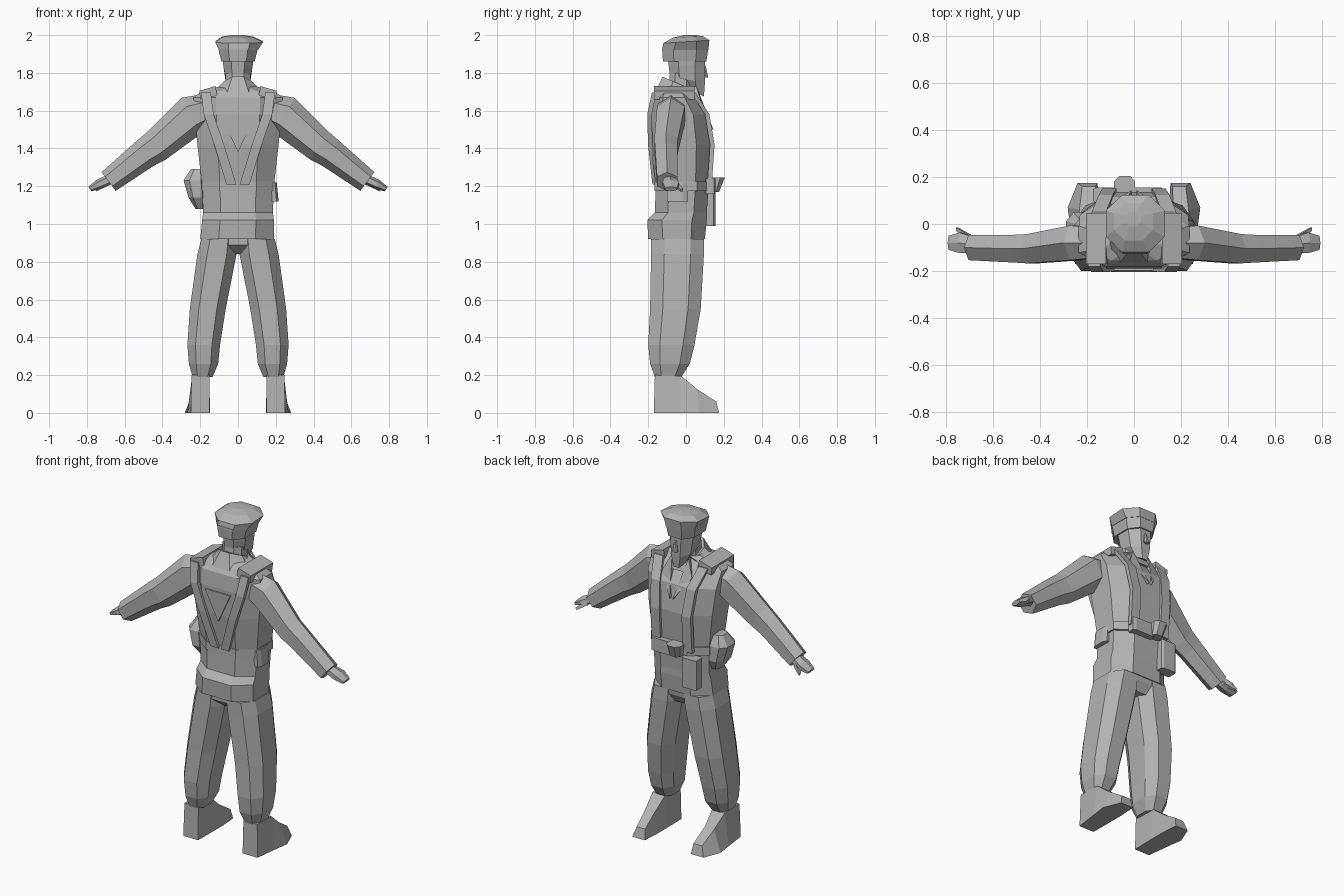
import bpy, bmesh, math
from mathutils import Vector

grey = bpy.data.materials.new("plain grey")
grey.diffuse_color = (0.45, 0.45, 0.45, 1)


def make(name, verts, faces):
    bm = bmesh.new()
    vs = [bm.verts.new(v) for v in verts]
    for f in faces:
        bm.faces.new([vs[i] for i in f])
    bmesh.ops.recalc_face_normals(bm, faces=bm.faces)
    me = bpy.data.meshes.new(name)
    bm.to_mesh(me)
    bm.free()
    me.materials.append(grey)
    ob = bpy.data.objects.new(name, me)
    bpy.context.collection.objects.link(ob)
    return ob


def loft(name, rings):
    n = len(rings[0])
    verts = [v for r in rings for v in r]
    faces = [(k * n + i, k * n + (i + 1) % n, (k + 1) * n + (i + 1) % n, (k + 1) * n + i)
             for k in range(len(rings) - 1) for i in range(n)]
    faces += [tuple(range(n)), tuple(range((len(rings) - 1) * n, len(rings) * n))]
    return make(name, verts, faces)


def level(z, x0, x1, y0, y1, c=0.5, tilt=0.0):
    """Chamfered rectangle at height z; c is the flat share, tilt raises +y."""
    cx, cy, hx, hy = (x0 + x1) / 2, (y0 + y1) / 2, (x1 - x0) / 2, (y1 - y0) / 2
    pts = [(1, -c), (1, c), (c, 1), (-c, 1), (-1, c), (-1, -c), (-c, -1), (c, -1)]
    return [Vector((cx + hx * a, cy + hy * b, z + tilt * b)) for a, b in pts]


def across(center, direction, hy, hz, n=6):
    """Polygon ring square to a limb that runs in the xz plane."""
    d = Vector(direction).normalized()
    up = Vector((-d.z, 0, d.x))
    return [Vector(center) + Vector((0, 1, 0)) * hy * math.cos(t) + up * hz * math.sin(t)
            for t in (math.tau * (i + 0.5) / n for i in range(n))]


def box(name, x0, x1, y0, y1, z0, z1, c=0.75):
    return loft(name, [level(z0, x0, x1, y0, y1, c), level(z1, x0, x1, y0, y1, c)])


def strap(name, path, width, out):
    """Flat band along a path, widened in x and thickened in y."""
    return loft(name, [[Vector((x + sx * width, y + sy * 0.012 + out * 0.004, z))
                        for sx, sy in ((-1, -1), (1, -1), (1, 1), (-1, 1))] for x, y, z in path])


def mirrored(ob):
    m = ob.modifiers.new("mirror", 'MIRROR')
    m.use_axis[0] = True


# jacket with flared hem
loft("jacket", [
    level(0.92, -0.20, 0.19, -0.20, 0.10),
    level(1.02, -0.19, 0.19, -0.205, 0.11),
    level(1.06, -0.185, 0.185, -0.165, 0.11),
    level(1.20, -0.19, 0.19, -0.16, 0.12),
    level(1.42, -0.215, 0.215, -0.185, 0.135),
    level(1.58, -0.23, 0.23, -0.19, 0.115),
    level(1.67, -0.235, 0.235, -0.18, 0.05),
    level(1.705, -0.19, 0.19, -0.155, 0.02),
    level(1.73, -0.09, 0.09, -0.12, 0.03)])
# seat of the trousers
loft("hips", [level(0.84, -0.10, 0.10, -0.12, 0.06), level(0.89, -0.19, 0.19, -0.18, 0.09),
              level(0.96, -0.19, 0.19, -0.18, 0.10)])
# collar, high at the nape
loft("collar", [level(1.67, -0.15, 0.15, -0.165, 0.08, 0.4, -0.02),
                level(1.74, -0.075, 0.075, -0.125, 0.06, 0.4, -0.04)])

# trouser legs
mirrored(loft("trouser_leg", [
    level(0.92, 0.005, 0.195, -0.185, 0.095),
    level(0.84, 0.008, 0.215, -0.185, 0.095),
    level(0.55, 0.065, 0.255, -0.19, 0.078),
    level(0.36, 0.095, 0.268, -0.20, 0.045),
    level(0.26, 0.105, 0.26, -0.19, 0.02),
    level(0.19, 0.135, 0.24, -0.165, -0.025)]))
# boots: slices from heel to toe
mirrored(loft("boot", [[Vector((a, y, 0)), Vector((b, y, 0)), Vector((b - t, y2, z)), Vector((a + t * 0.4, y2, z))]
    for y, y2, a, b, z, t in ((-0.17, -0.165, 0.15, 0.25, 0.20, 0.005),
                              (-0.03, -0.025, 0.148, 0.268, 0.195, 0.025),
                              (0.07, 0.06, 0.148, 0.282, 0.125, 0.05),
                              (0.175, 0.16, 0.155, 0.24, 0.06, 0.02))]))

# sleeves
mirrored(loft("sleeve", [
    across((0.17, -0.08, 1.60), (1, 0, -0.3), 0.075, 0.09),
    across((0.245, -0.08, 1.575), (1, 0, -0.6), 0.085, 0.108),
    across((0.43, -0.105, 1.415), (1, 0, -0.65), 0.072, 0.088),
    across((0.49, -0.105, 1.375), (1, 0, -0.65), 0.068, 0.08),
    across((0.685, -0.10, 1.225), (0.8, 0, -0.6), 0.062, 0.062)]))
# hands and thumbs
mirrored(loft("hand", [
    across((0.66, -0.09, 1.245), (0.8, 0, -0.6), 0.035, 0.028),
    across((0.735, -0.08, 1.21), (0.8, 0, -0.5), 0.05, 0.027),
    across((0.785, -0.08, 1.185), (0.8, 0, -0.5), 0.035, 0.014)]))
mirrored(loft("thumb", [
    across((0.70, -0.06, 1.215), (0.8, 0, -0.5), 0.022, 0.018, 4),
    across((0.752, -0.022, 1.178), (0.8, 0, -0.5), 0.01, 0.01, 4)]))

# neck, head, nose
loft("neck", [level(1.66, -0.065, 0.065, -0.10, 0.04), level(1.80, -0.065, 0.065, -0.085, 0.03)])
loft("head", [
    level(1.715, -0.035, 0.035, -0.06, 0.095, 0.5, -0.04),
    level(1.765, -0.066, 0.066, -0.085, 0.10, 0.45, -0.02),
    level(1.84, -0.078, 0.078, -0.092, 0.10, 0.45),
    level(1.91, -0.085, 0.085, -0.10, 0.10, 0.45)])
loft("nose", [level(1.775, -0.016, 0.016, 0.08, 0.118), level(1.84, -0.008, 0.008, 0.08, 0.104)])
# soft cap with a wide crown
loft("cap_band", [level(1.86, -0.088, 0.088, -0.122, 0.108), level(1.93, -0.105, 0.105, -0.127, 0.118)])
loft("cap_crown", [
    level(1.92, -0.10, 0.105, -0.127, 0.118),
    level(1.965, -0.12, 0.132, -0.12, 0.124, 0.45, 0.008),
    level(1.99, -0.085, 0.08, -0.07, 0.09, 0.45, 0.004),
    level(2.0, -0.035, 0.03, -0.01, 0.05, 0.45)])

# shoulder straps, converging down the back and straight down the chest
mirrored(strap("back_strap", [(0.17, -0.165, 1.695), (0.155, -0.189, 1.58),
                              (0.10, -0.185, 1.42), (0.035, -0.162, 1.21)], 0.026, -1))
mirrored(strap("chest_strap", [(0.15, 0.035, 1.695), (0.12, 0.108, 1.58),
                               (0.105, 0.135, 1.42), (0.105, 0.12, 1.20)], 0.03, 1))
mirrored(loft("shoulder_strap", [[Vector((x, y, z)) for x, z in ((0.11, 1.68), (0.20, 1.66), (0.205, 1.705), (0.12, 1.73))]
                                 for y in (-0.17, 0.045)]))
# triangular yoke on the back
make("back_yoke", [(-0.085, -0.197, 1.56), (0.085, -0.197, 1.56), (0, -0.192, 1.38),
                   (-0.085, -0.17, 1.56), (0.085, -0.17, 1.56), (0, -0.17, 1.38)],
     [(0, 1, 2), (3, 4, 5), (0, 1, 4, 3), (1, 2, 5, 4), (2, 0, 3, 5)])
# jacket lapels
mirrored(make("lapel", [(0.055, 0.055, 1.73), (0.10, 0.085, 1.63), (0.01, 0.145, 1.50),
                        (0.05, 0.02, 1.72), (0.09, 0.05, 1.62), (0.01, 0.11, 1.50)],
              [(0, 1, 2), (3, 4, 5), (0, 1, 4, 3), (1, 2, 5, 4), (2, 0, 3, 5)]))

# belt, pouches and canteen
loft("belt", [level(z, -0.197, 0.197, -0.166, 0.132) for z in (1.175, 1.225)])
box("belt_pouch", -0.02, 0.13, 0.10, 0.155, 1.16, 1.24)
loft("buckle_pouch", [level(1.17, -0.07, 0.0, 0.11, 0.175), level(1.245, -0.085, 0.005, 0.11, 0.205)])
box("front_satchel", -0.175, -0.075, 0.09, 0.155, 0.99, 1.17)
loft("canteen", [
    level(1.08, -0.225, -0.175, -0.06, 0.02),
    level(1.14, -0.262, -0.165, -0.10, 0.05),
    level(1.23, -0.288, -0.165, -0.10, 0.05),
    level(1.29, -0.25, -0.175, -0.06, 0.02)])
loft("side_pouch", [level(1.12, 0.17, 0.215, -0.10, 0.01), level(1.22, 0.165, 0.205, -0.10, 0.01)])
